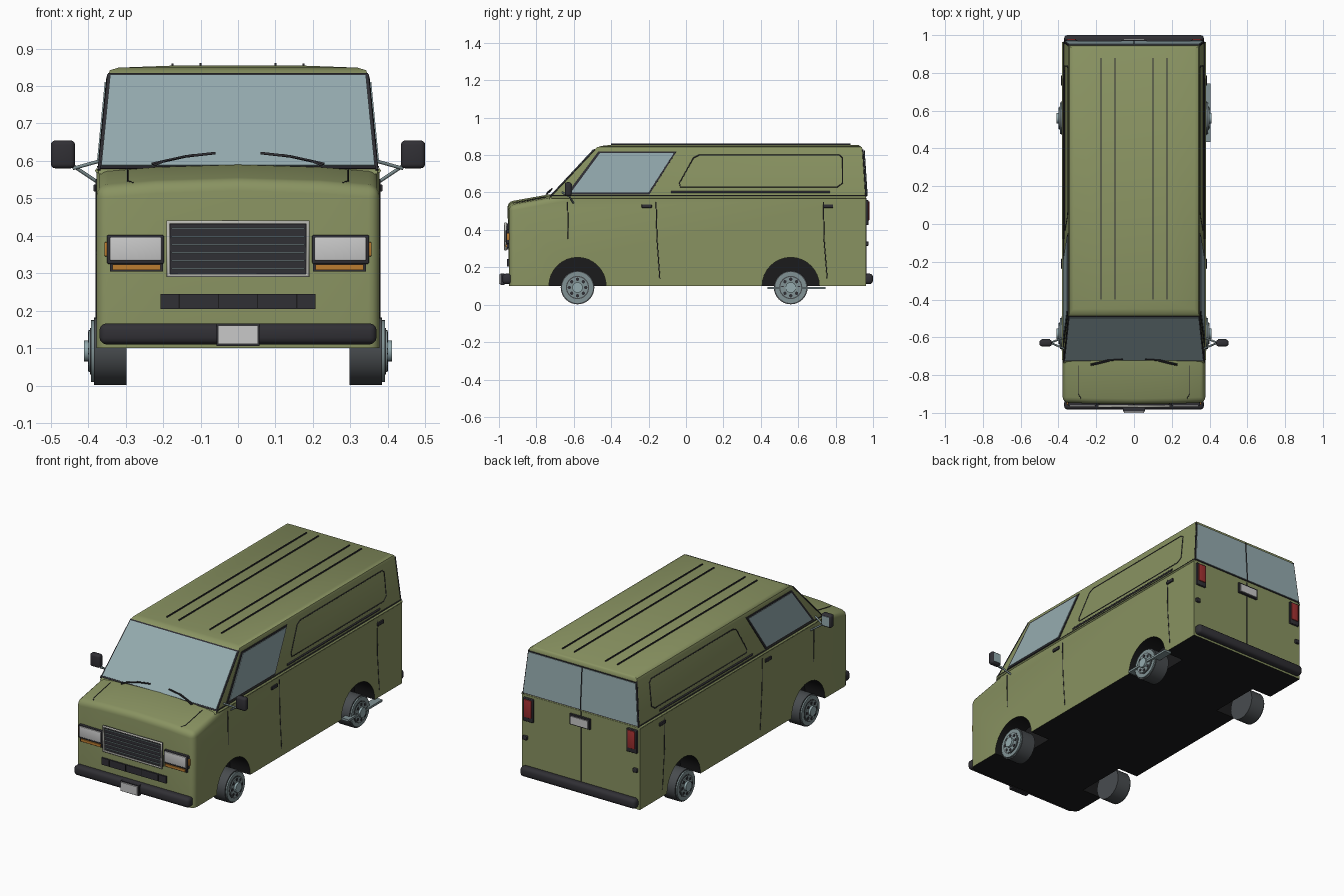
import bpy, bmesh, math
from mathutils import Vector

if "Cube" in bpy.data.objects:
    bpy.data.objects.remove(bpy.data.objects["Cube"])


def material(name, r, g, b):
    m = bpy.data.materials.new(name)
    m.use_nodes = True
    m.diffuse_color = (r, g, b, 1)
    m.node_tree.nodes["Principled BSDF"].inputs["Base Color"].default_value = (r, g, b, 1)
    return m


OLIVE = material("olive paint", .25, .29, .12)
GLASS = material("blue grey glass", .30, .41, .43)
TRIM = material("dark trim", .03, .029, .035)
BLACK = material("underside black", .011, .011, .012)
LAMP = material("lamp white", .58, .58, .58)
AMBER = material("amber", .5, .2, .03)
RED = material("tail red", .36, .03, .03)
STEEL = material("wheel steel", .22, .29, .30)
TYRE = material("tyre grey", .065, .072, .078)
SILVER = material("silver", .5, .5, .46)


def finish(name, bm, *mats, smooth=True):
    bmesh.ops.recalc_face_normals(bm, faces=bm.faces)
    me = bpy.data.meshes.new(name)
    bm.to_mesh(me)
    bm.free()
    ob = bpy.data.objects.new(name, me)
    bpy.context.collection.objects.link(ob)
    for m in mats:
        me.materials.append(m)
    bpy.ops.object.select_all(action='DESELECT')
    ob.select_set(True)
    bpy.context.view_layer.objects.active = ob
    if smooth:
        bpy.ops.object.shade_smooth_by_angle(angle=math.radians(35))
    return ob


def loft(rings):
    """Skin closed rings of equal length and cap both ends."""
    bm = bmesh.new()
    vs = [[bm.verts.new(p) for p in ring] for ring in rings]
    n = len(vs[0])
    for a, b in zip(vs, vs[1:]):
        for i in range(n):
            bm.faces.new((a[i], a[(i + 1) % n], b[(i + 1) % n], b[i]))
    bm.faces.new(vs[0])
    bm.faces.new(vs[-1])
    return bm


def box(name, x, y, z, mat, bevel=0):
    ring = [(x[0], y[0]), (x[1], y[0]), (x[1], y[1]), (x[0], y[1])]
    bm = loft([[(*p, h) for p in ring] for h in z])
    if bevel:
        bmesh.ops.bevel(bm, geom=bm.edges[:], offset=bevel, segments=3, profile=.5, affect='EDGES')
    return finish(name, bm, mat)


def panel(name, pts, out, mat, lift=0, thick=.006):
    """Thin plate lying on a surface, raised along the out direction."""
    out = Vector(out).normalized()
    return finish(name, loft([[Vector(p) + out * h for p in pts] for h in (lift, lift + thick)]),
                  mat, smooth=False)


def tube(name, pts, radius, mat, closed=False):
    cu = bpy.data.curves.new(name, 'CURVE')
    cu.dimensions = '3D'
    cu.bevel_depth, cu.bevel_resolution = radius, 1
    cu.use_fill_caps = True
    sp = cu.splines.new('POLY')
    sp.points.add(len(pts) - 1)
    for q, p in zip(sp.points, pts):
        q.co = (*p, 1)
    sp.use_cyclic_u = closed
    cu.materials.append(mat)
    ob = bpy.data.objects.new(name, cu)
    bpy.context.collection.objects.link(ob)
    bpy.ops.object.select_all(action='DESELECT')
    ob.select_set(True)
    bpy.context.view_layer.objects.active = ob
    bpy.ops.object.convert(target='MESH')


def disc(name, x0, x1, y, z, r, mat, segs=32):
    ring = [(math.cos(t * math.tau / segs) * r + y, math.sin(t * math.tau / segs) * r + z)
            for t in range(segs)]
    return finish(name, loft([[(x, *p) for p in ring] for x in (x0, x1)]), mat)


W, FRONT, REAR, BELT = .378, -.945, .963, .573
AXLES = {"front": -.58, "rear": .56}

# Lower body with a crowned hood and rounded nose
sections = []
for x in (-W, -.22, 0, .22, W):
    c = .02 * (1 - (x / W) ** 2)
    sections.append([(x, FRONT, .10), (x, FRONT - c / 2, .53 + c), (x, -.73, .57 + c),
                     (x, REAR, BELT), (x, REAR, .10)])
bm = loft(sections)
nose = []
for e in bm.edges:
    a, b = (v.co for v in e.verts)
    on_nose = max(a.y, b.y) < -.9 and (min(a.z, b.z) > .5 or abs(a.x) == abs(b.x) > .37)
    hood_side = abs(a.x) > .37 and a.x == b.x and min(a.z, b.z) > .5 and max(a.y, b.y) < -.7
    if on_nose or hood_side:
        nose.append(e)
bmesh.ops.bevel(bm, geom=nose, offset=.03, segments=4, profile=.5, affect='EDGES')
body = finish("lower_body", bm, OLIVE, BLACK, smooth=False)

# Wheel arches are cut out, then lined in black with the floor
for y in AXLES.values():
    for s in (1, -1):
        cutter = disc("arch_cutter", s * .25, s * .5, y, .10, .153, BLACK)
        cutter.hide_render = True
        bpy.context.view_layer.objects.active = body
        mod = body.modifiers.new("arch", 'BOOLEAN')
        mod.object, mod.operation, mod.solver = cutter, 'DIFFERENCE', 'EXACT'
        bpy.ops.object.modifier_apply(modifier=mod.name)
        bpy.data.objects.remove(cutter)
for f in body.data.polygons:
    c = f.center
    lining = abs(c.x) < .37 and abs(c.y) < .8 and c.z < .3
    f.material_index = 1 if lining or f.normal.z < -.9 else 0
bpy.ops.object.select_all(action='DESELECT')
body.select_set(True)
bpy.ops.object.shade_smooth_by_angle(angle=math.radians(35))

# Cabin and roof
tiers = [(.373, -.735, .962, .565), (.347, -.488, .945, .83), (.342, -.475, .94, .842),
         (.32, -.45, .93, .849), (.16, -.40, .92, .855)]
finish("cabin", loft([[(-w, f, z), (w, f, z), (w, b, z), (-w, b, z)] for w, f, b, z in tiers]), OLIVE)


def side(s, y, z):
    """Point on the sloping cabin side."""
    return (s * (.373 - .098 * (z - .565)), y, z)


def pane(name, z0, z1, inset, y_of, out):
    """Glass over dark edging across the whole cabin width."""
    for part, gap, mat, lift in (("edging", 0, TRIM, 0), ("glass", inset, GLASS, .003)):
        a, b = z0 + gap, z1 - gap
        pts = [(s * (abs(side(1, 0, z)[0]) - gap), y_of(z), z) for s, z in ((-1, a), (1, a), (1, b), (-1, b))]
        panel(name + "_" + part, pts, out, mat, lift, .004)


pane("windscreen", .578, .832, .006, lambda z: -.735 + .932 * (z - .565), (0, -.73, .68))
pane("rear_window", .58, .825, .005, lambda z: .962 - .064 * (z - .565), (0, 1, .06))
tube("rear_window_split", [(0, .969, .58), (0, .953, .825)], .003, TRIM)

# Roof ribs
for x in (-.175, -.1, .1, .175):
    z = .855 if abs(x) < .16 else .8545
    box("roof_rib", (x - .003, x + .003), (-.40, .88), (z - .004, z + .006), TRIM)

for s in (1, -1):
    # Side window and embossed rear side panel
    frame = [(-.64, .59), (-.468, .82), (-.05, .82), (-.195, .59)]
    glass = [(-.615, .6), (-.46, .81), (-.065, .81), (-.2, .6)]
    out = (s, 0, .098)
    panel("side_window_frame", [side(s, *p) for p in frame], out, TRIM, 0, .004)
    panel("side_window", [side(s, *p) for p in glass], out, GLASS, .003, .004)
    outline = [(-.03, .63), (-.035, .65), (.04, .785), (.07, .8), (.82, .8), (.837, .785),
               (.837, .65), (.81, .63)]
    tube("side_panel_line", [side(s, *p) for p in outline], .003, TRIM, True)

    # Gutter, trim strip, door seams and handles
    tube("belt_gutter", [(s * .376, -.72, .574), (s * .376, .963, .574)], .006, OLIVE)
    tube("belt_line", [(s * .374, -.72, .584), (s * .374, .963, .584)], .003, TRIM)
    tube("belt_strip", [side(s, -.08, .602), side(s, .77, .602)], .006, TRIM)
    for seam in ([(-.633, .55), (-.63, .35)], [(-.16, .55), (-.155, .35), (-.14, .14)],
                 [(.735, .55), (.738, .35), (.755, .14)]):
        tube("door_seam", [(s * (W - .001), *p) for p in seam], .003, TRIM)
    for y in (-.21, .76):
        box("door_handle", sorted((s * .37, s * .386)), (y - .027, y + .027), (.518, .537), TRIM, .003)
    tube("hood_seam", [(s * .28, -.925, .541), (s * .295, -.9, .547), (s * .295, -.75, .576)], .002, TRIM)
    tube("pillar_edge", [(s * .371, -.728, .575), (s * .346, -.488, .83)], .004, TRIM)
    tube("rear_pillar_edge", [(s * .371, .962, .575), (s * .346, .945, .83)], .004, TRIM)

    # Door mirrors
    box("mirror_housing", sorted((s * .435, s * .5)), (-.648, -.612), (.58, .655), TRIM, .012)
    panel("mirror_face", [(s * x, -.612, z) for x, z in ((.445, .59), (.49, .59), (.49, .645), (.445, .645))],
          (0, 1, 0), GLASS, 0, .003)
    tube("mirror_arm_upper", [(s * .368, -.66, .60), (s * .44, -.63, .58)], .005, STEEL)
    tube("mirror_arm_lower", [(s * .37, -.60, .54), (s * .445, -.63, .59)], .005, STEEL)

    # Headlamps and indicators
    box("headlamp_surround", sorted((s * .198, s * .35)), (-.962, -.93), (.325, .402), TRIM, .004)
    box("headlamp", sorted((s * .205, s * .342)), (-.968, -.95), (.334, .396), LAMP, .003)
    box("indicator_surround", sorted((s * .2, s * .342)), (-.958, -.93), (.304, .328), TRIM)
    box("indicator", sorted((s * .207, s * .335)), (-.964, -.94), (.308, .323), AMBER)
    box("side_marker", sorted((s * .345, s * .357)), (-.957, -.92), (.345, .383), AMBER, .003)

    # Tail lamps and door hinges
    box("tail_lamp_surround", sorted((s * .3, s * .365)), (.95, .975), (.425, .56), TRIM, .004)
    box("tail_lamp", sorted((s * .308, s * .355)), (.96, .98), (.45, .553), RED, .003)
    box("rear_hinge", sorted((s * .34, s * .368)), (.95, .977), (.315, .338), TRIM, .004)

    # Wipers
    tube("wiper_blade", [(s * .06, -.717, .621), (s * .14, -.722, .612), (s * .23, -.744, .592)], .004, TRIM)
    tube("wiper_arm", [(s * .12, -.722, .616), (s * .19, -.74, .602), (s * .225, -.748, .588)], .003, TRIM)

    # Wheels
    for end, y in AXLES.items():
        disc(end + "_tyre", s * .298, s * .385, y, .092, .09, TYRE)
        disc(end + "_rim", s * .38, s * .393, y, .092, .083, STEEL)
        disc(end + "_rim_ring", s * .39, s * .395, y, .092, .062, TYRE)
        disc(end + "_rim_face", s * .39, s * .399, y, .092, .056, STEEL)
        disc(end + "_hub", s * .39, s * .411, y, .092, .028, GLASS, 16)
        for k in range(8):
            a = k * math.tau / 8
            disc(end + "_rim_hole", s * .39, s * .401, y + .044 * math.cos(a), .092 + .044 * math.sin(a),
                 .009, TRIM, 10)

# Grille
box("grille_back", (-.185, .185), (-.962, -.93), (.295, .435), TRIM)
tube("grille_frame", [(x, -.965, z) for x, z in ((-.186, .294), (.186, .294), (.186, .436), (-.186, .436))],
     .007, SILVER, True)
for i in range(6):
    z = .312 + i * .0215
    box("grille_slat", (-.177, .177), (-.968, -.96), (z - .002, z + .002), STEEL)

# Lower air vent
box("lower_vent", (-.207, .207), (-.956, -.93), (.205, .245), TRIM)
for x in (-.157, -.052, .052, .157):
    box("vent_divider", (x - .0015, x + .0015), (-.958, -.95), (.207, .243), BLACK)

# Bumpers, number plates and rear door seam
box("front_bumper", (-.37, .37), (-.982, -.93), (.11, .166), TRIM, .018)
box("rear_bumper", (-.37, .37), (.95, 1.0), (.11, .166), TRIM, .018)
box("front_plate_surround", (-.058, .058), (-.992, -.97), (.106, .166), TRIM)
box("front_plate", (-.053, .053), (-1.0, -.985), (.111, .161), LAMP)
box("rear_plate_surround", (-.065, .065), (.955, .975), (.485, .545), TRIM)
box("rear_plate", (-.055, .055), (.965, .98), (.492, .535), LAMP)
tube("rear_door_seam", [(0, .963, .165), (0, .963, .57)], .003, TRIM)

# Step plate beside the left rear wheel
box("side_step", (.36, .405), (.435, .745), (.084, .096), STEEL)
